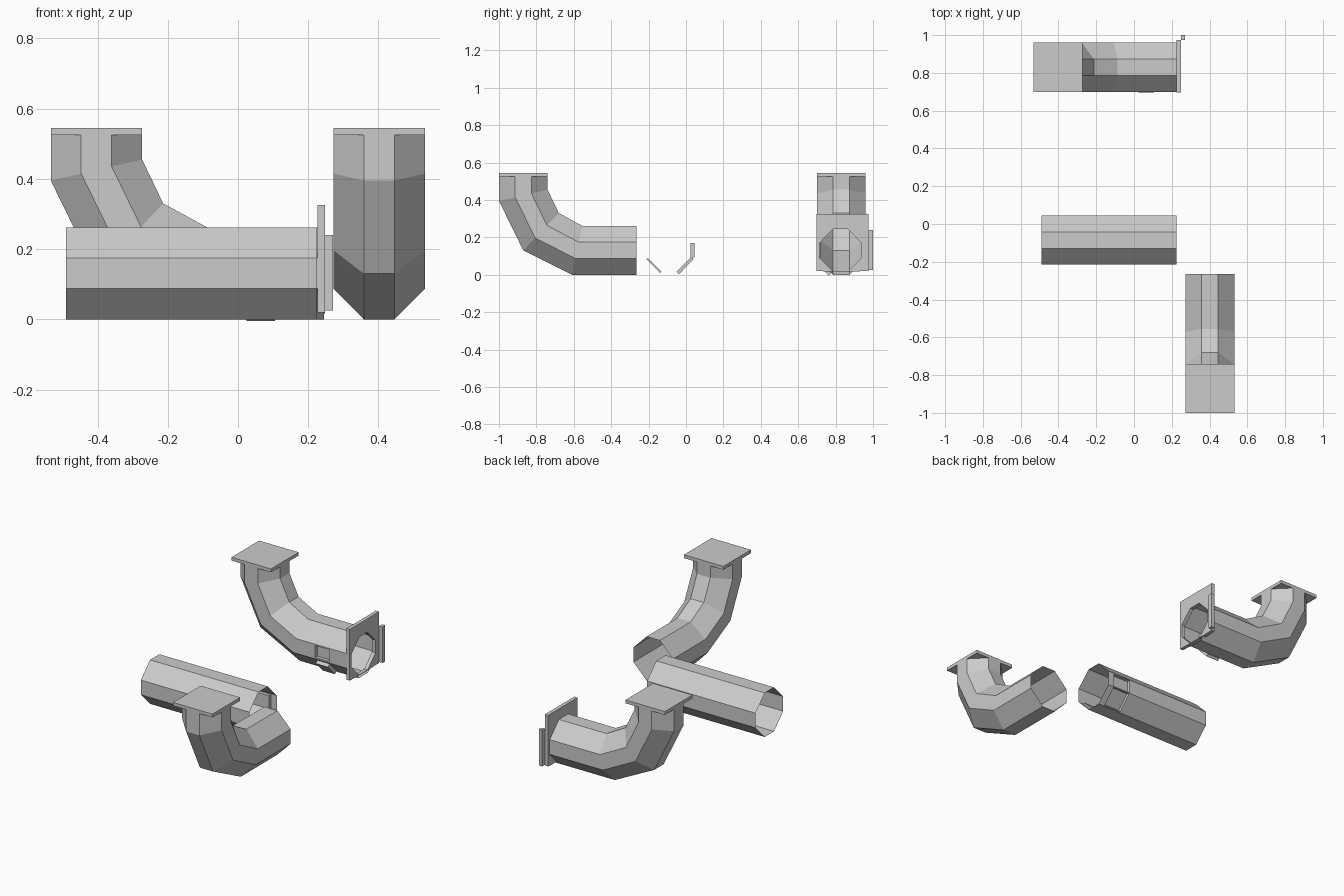
import bpy, bmesh
from mathutils import Vector, Matrix
from math import radians

if "Cube" in bpy.data.objects:
    bpy.data.objects.remove(bpy.data.objects["Cube"])

A, B = 0.13, 0.0437          # octagon half width and half flat
H = 0.262
OCT = [(-B, 0), (B, 0), (A, 1/3), (A, 2/3), (B, 1), (-B, 1), (-A, 2/3), (-A, 1/3)]
SIDE_DIR = {1: (.707, -.707), 2: (1, 0), 6: (-1, 0), 7: (-.707, -.707)}


def finish(bm, name):
    me = bpy.data.meshes.new(name)
    bm.to_mesh(me)
    bm.free()
    ob = bpy.data.objects.new(name, me)
    bpy.context.collection.objects.link(ob)
    return ob


def box(name, x, y, z, rot=0):
    bm = bmesh.new()
    bmesh.ops.create_cube(bm, size=1)
    c = Vector(((x[0]+x[1])/2, (y[0]+y[1])/2, (z[0]+z[1])/2))
    bm.transform(Matrix.Translation(c) @ Matrix.Rotation(rot, 4, 'X')
                 @ Matrix.Diagonal((x[1]-x[0], y[1]-y[0], z[1]-z[0], 1)))
    return finish(bm, name)


def pipe(name, stations, place, panels=()):
    """Loft open octagon rings; each station is (outer point, inner point)."""
    bm = bmesh.new()
    rings = []
    for o, i in stations:
        o, i = Vector(o), Vector(i)
        ring = []
        for u, v in OCT:
            s, z = o.lerp(i, v)
            ring.append(bm.verts.new(place(s, u, z)))
        rings.append(ring)
    faces = {}
    for k in range(len(rings) - 1):
        for j in range(8):
            n = (j + 1) % 8
            faces[k, j] = bm.faces.new((rings[k][j], rings[k][n], rings[k+1][n], rings[k+1][j]))
    bmesh.ops.recalc_face_normals(bm, faces=bm.faces)
    # stepped panels pressed in or out of the wall
    for seg, side, margin, depth in panels:
        f = faces[seg, side]
        bmesh.ops.inset_individual(bm, faces=[f], thickness=margin)
        new = bmesh.ops.extrude_discrete_faces(bm, faces=[f])['faces'][0]
        d = Vector((0, *SIDE_DIR[side])) * depth
        bmesh.ops.translate(bm, verts=new.verts, vec=d)
    return finish(bm, name)


BEND = [((-.61, 0), (-.555, H)), ((-.87, .13), (-.68, .33)),
        ((-1, .395), (-.74, .455)), ((-1, .526), (-.74, .526))]


def flat(s):
    return ((s, 0), (s, H))


# straight pipe
pipe("straight_pipe", [flat(s) for s in (-.49, .065, .19, .225)],
     lambda s, u, z: (s, -.085 + u, z), [(1, 1, .008, -.018), (1, 2, .006, -.02)])
box("inner_patch", (.065, .19), (-.172-.052, -.172+.052), (.045, .055), radians(-45))

# front elbow and its top flange
pipe("front_elbow", [flat(-.265)] + BEND, lambda s, u, z: (.402 + u, s, z))
box("front_elbow_flange", (.272, .532), (-1, -.74), (.525, .545))

# back elbow and its top flange
DX = .467
pipe("back_elbow", [flat(s - DX) for s in (.245, .12, .01)] + BEND,
     lambda s, u, z: (s + DX, .83 + u, z), [(1, 6, .012, -.02), (1, 7, .02, .02)])
box("back_elbow_flange", (-.533, -.273), (.70, .96), (.525, .545))

# end plate with an octagonal hole
bm = bmesh.new()
x0, x1 = .226, .248
k = .113 / A
hole = [(.826 + u*k, .131 + (v - .5)*H*k) for u, v in OCT]
y0, y1, z0, z1 = .697, .975, .02, .325
corners = [(y0, z0), (y1, z0), (y1, z1), (y0, z1)]
hv = [bm.verts.new((x0, *p)) for p in hole]
cv = [bm.verts.new((x0, *p)) for p in corners]
for c in range(4):
    a, b, d = hv[2*c], hv[2*c+1], hv[(2*c+2) % 8]
    bm.faces.new((cv[c], cv[(c+1) % 4], b, a))
    bm.faces.new((cv[(c+1) % 4], d, b))
ext = bmesh.ops.extrude_face_region(bm, geom=bm.faces[:], use_keep_orig=True)['geom']
bmesh.ops.translate(bm, verts=[g for g in ext if isinstance(g, bmesh.types.BMVert)],
                    vec=(x1 - x0, 0, 0))
bmesh.ops.recalc_face_normals(bm, faces=bm.faces)
finish(bm, "end_plate")

# hinge bar beside the plate
box("hinge_bar", (.248, .27), (.975, 1.0), (.025, .24))
